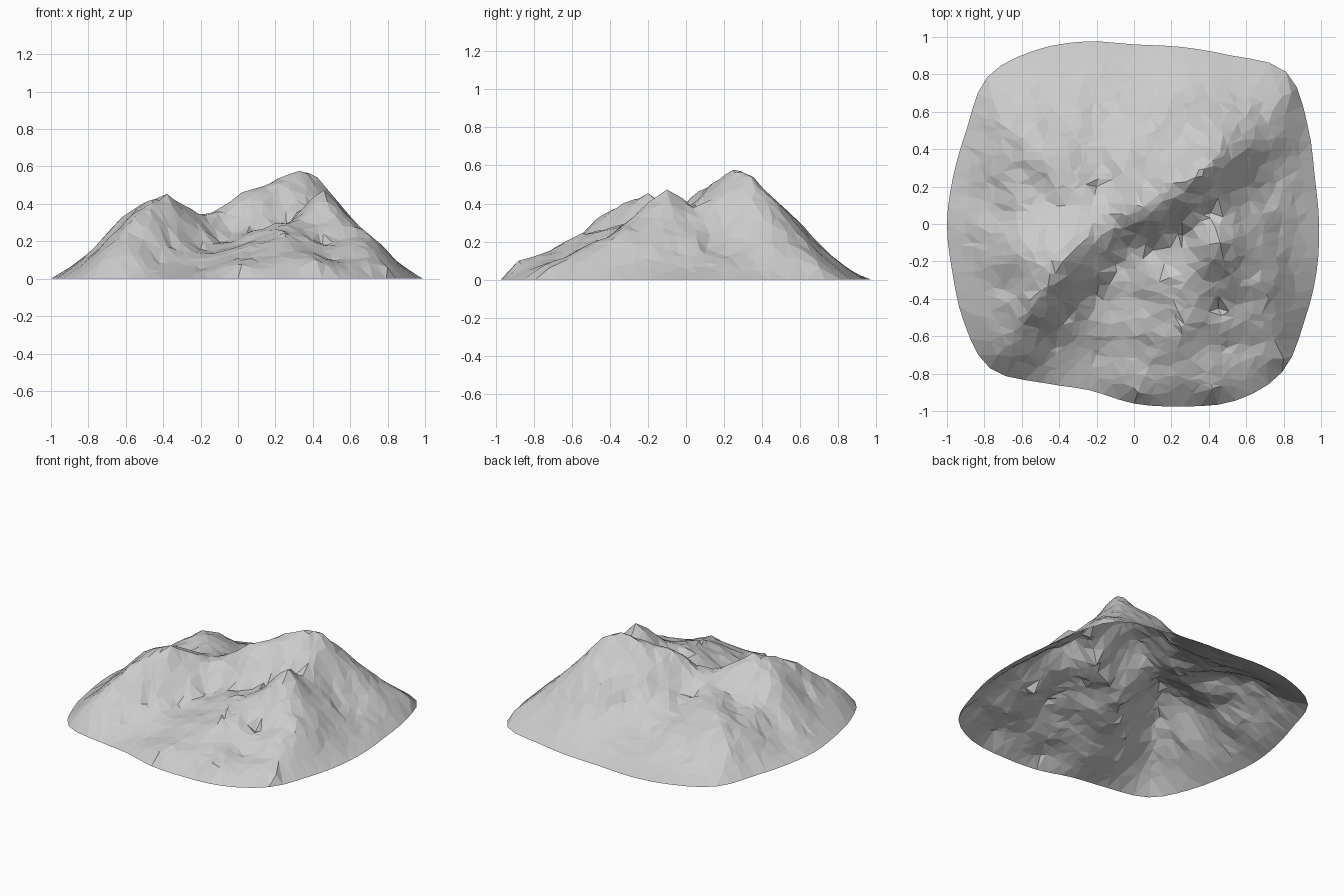
import bpy, math, random
from mathutils import Vector, noise
from mathutils.geometry import delaunay_2d_cdt

if "Cube" in bpy.data.objects:
    bpy.data.objects.remove(bpy.data.objects["Cube"])

random.seed(7)

# Footprint: radius every 15 degrees, counter-clockwise from +x
RADII = [.99, 1.0, 1.07, 1.15, 1.04, .98, .96, 1.01, 1.07, 1.11, 1.03, 1.0,
         1.0, 1.005, 1.05, 1.09, .98, .92, .96, 1.01, 1.09, 1.12, 1.05, 1.01]

# Crest lines (x, y, z)
main_crest = [(.84, .7, .07), (.65, .53, .25), (.5, .42, .42), (.42, .34, .55),
              (.33, .25, .585), (.27, .17, .53), (.03, .07, .46), (-.1, .02, .37),
              (-.2, -.03, .34), (-.3, -.12, .4), (-.38, -.2, .45), (-.46, -.33, .4),
              (-.55, -.45, .34), (-.73, -.7, .1)]
west_spur = [(-.38, -.2, .45), (-.5, -.19, .4), (-.62, -.16, .33), (-.75, -.11, .18), (-.87, -.1, .08)]
north_spur = [(.42, .34, .55), (.39, .48, .41), (.35, .6, .29), (.3, .75, .14)]
northwest_spur = [(-.36, .2, .3), (-.5, .38, .28), (-.6, .46, .25), (-.72, .54, .14)]
second_peak = [(.33, .25, .585), (.41, .06, .37), (.46, -.1, .48), (.58, -.3, .29),
               (.7, -.52, .17), (.8, -.72, .06)]
east_spur = [(.46, -.1, .48), (.6, -.06, .31), (.78, -.04, .14)]
front_spur = [(.46, -.1, .48), (.33, -.25, .32), (.22, -.38, .27), (.25, -.55, .24),
              (.3, -.72, .15), (.42, -.88, .1)]
front_toe = [(.25, -.55, .24), (.1, -.72, .13), (.02, -.9, .08)]

# Valleys and lower slopes
valleys = [(-.1, -.22, .2), (.1, -.14, .24), (.26, -.06, .28), (-.2, -.38, .16), (-.35, -.5, .17),
           (-.42, -.66, .09), (-.2, -.7, .06), (0, -.5, .17), (.5, -.66, .1), (.45, -.45, .17),
           (.66, -.78, .06), (.6, .2, .25), (.76, .22, .13), (.86, .12, .07), (0, .3, .33),
           (.12, .5, .24), (-.1, .7, .11), (-.2, .45, .2), (-.2, .2, .25), (-.55, .1, .24),
           (-.74, .2, .14), (-.5, .7, .09), (.55, .68, .16), (-.7, -.35, .19), (-.35, .03, .33)]


def outline_points(n=72):
    pts = []
    for i in range(n):
        t = i / n * 24
        k, f = int(t), t % 1
        p0, p1, p2, p3 = (RADII[(k + j) % 24] for j in (-1, 0, 1, 2))
        r = p1 + .5 * f * (p2 - p0 + f * (2 * p0 - 5 * p1 + 4 * p2 - p3 + f * (3 * (p1 - p2) + p3 - p0)))
        a = math.tau * i / n
        pts.append((r * math.cos(a), r * math.sin(a), 0.0))
    return pts


def densify(line):
    out = []
    for a, b in zip(line, line[1:]):
        out += [a, tuple((u + v) / 2 for u, v in zip(a, b))]
    return out + [line[-1]]


def solve(m):
    n = len(m)
    for c in range(n):
        p = max(range(c, n), key=lambda r: abs(m[r][c]))
        m[c], m[p] = m[p], m[c]
        pc = m[c]
        for r in range(c + 1, n):
            f = m[r][c] / pc[c]
            if f:
                row = m[r]
                for k in range(c, n + 1):
                    row[k] -= f * pc[k]
    x = [0.0] * n
    for r in range(n - 1, -1, -1):
        x[r] = (m[r][n] - sum(m[r][k] * x[k] for k in range(r + 1, n))) / m[r][r]
    return x


# Height surface passing through crests, valleys and the zero-height rim
rim = outline_points()
crests = [densify(l) for l in (main_crest, west_spur, north_spur, northwest_spur,
                               second_peak, east_spur, front_spur, front_toe)]
control = {}
for p in [q for l in crests for q in l] + valleys + rim[::2]:
    control[(round(p[0], 4), round(p[1], 4))] = p
ctrl = list(control.values())
n = len(ctrl)
rows = [[math.hypot(a[0] - b[0], a[1] - b[1]) for b in ctrl] + [1.0, a[2]] for a in ctrl]
rows.append([1.0] * n + [0.0, 0.0])
weights = solve(rows)


def height(x, y):
    z = weights[n] + sum(w * math.hypot(x - c[0], y - c[1]) for w, c in zip(weights, ctrl))
    return max(z, 0.0)


def rim_radius(x, y):
    t = (math.atan2(y, x) % math.tau) / math.tau * 24
    k, f = int(t) % 24, t % 1
    return RADII[k] * (1 - f) + RADII[(k + 1) % 24] * f


# Rugged facets: scattered points with rock noise added on the slopes
points = list(rim)
crest_pts = [p for p in ctrl if p[2] > 0]
for p in crest_pts:
    points.append((p[0], p[1], p[2] + random.uniform(-.008, .004)))
step = .058
for i in range(-18, 19):
    for j in range(-18, 19):
        x = (i + random.uniform(-.45, .45)) * step
        y = (j + random.uniform(-.45, .45)) * step
        if math.hypot(x, y) > rim_radius(x, y) - .06:
            continue
        near = min(math.hypot(x - c[0], y - c[1]) for c in crest_pts)
        if near < .025:
            continue
        z = height(x, y)
        rough = .045 * min(1, z / .2) * min(1, near / .08)
        z += rough * noise.noise(Vector((x * 5, y * 5, 3.1)))
        z += .6 * rough * (.35 - abs(noise.noise(Vector((x * 9, y * 9, 8.4)))))
        points.append((x, y, max(z, .004)))

# Triangulate inside the footprint
flat = [Vector(p[:2]) for p in points]
co, _, faces, origin, _, _ = delaunay_2d_cdt(flat, [], [list(range(len(rim)))], 1, 1e-5)
verts = [(c.x, c.y, points[o[0]][2] if o else 0.0) for c, o in zip(co, origin)]
mesh = bpy.data.meshes.new("mountain")
mesh.from_pydata(verts, [], [list(f) for f in faces])
mesh.update()
mountain = bpy.data.objects.new("mountain", mesh)
bpy.context.collection.objects.link(mountain)
